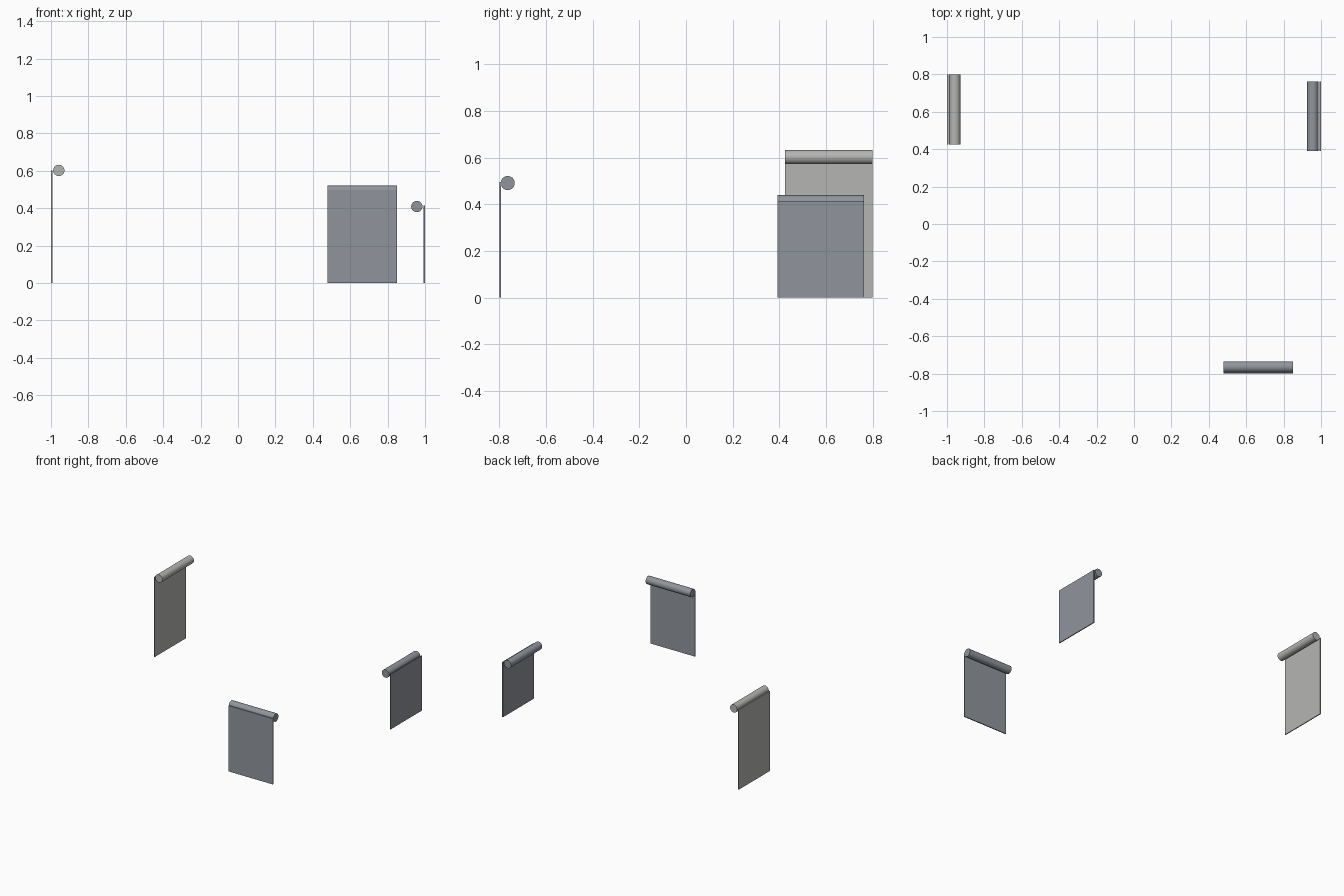
import bpy, math
from mathutils import Matrix

if "Cube" in bpy.data.objects:
    bpy.data.objects.remove(bpy.data.objects["Cube"])

R = 0.030      # roll radius
T = 0.007      # sheet thickness


def material(name, rgb):
    m = bpy.data.materials.new(name)
    m.diffuse_color = (*rgb, 1)
    m.use_nodes = True
    m.node_tree.nodes["Principled BSDF"].inputs["Base Color"].default_value = m.diffuse_color
    return m


warm = material("warm grey", (0.46, 0.46, 0.45))
slate = material("slate grey", (0.28, 0.30, 0.335))


def hanging_sheet(name, x, y, length, sheet_top, roll_z, gap, angle, mat):
    """Sheet whose outer face passes through (x, y), with a roll on its inner side.
    Local frame: sheet runs along X, inner side is +Y; angle turns it about z."""
    place = Matrix.Translation((x, y, 0)) @ Matrix.Rotation(angle, 4, 'Z')

    # thin sheet
    bpy.ops.mesh.primitive_cube_add(size=1)
    sheet = bpy.context.object
    sheet.name = name + "_sheet"
    sheet.data.transform(place @ Matrix.Translation((0, T / 2, sheet_top / 2))
                         @ Matrix.Diagonal((length, T, sheet_top, 1)))
    sheet.data.materials.append(mat)

    # roll along the top
    bpy.ops.mesh.primitive_cylinder_add(vertices=48, radius=R, depth=length)
    roll = bpy.context.object
    roll.name = name + "_roll"
    roll.data.transform(place @ Matrix.Translation((0, gap, roll_z))
                        @ Matrix.Rotation(math.pi / 2, 4, 'Y'))
    roll.data.materials.append(mat)
    bpy.ops.object.shade_smooth_by_angle(angle=math.radians(35))


hanging_sheet("left", -1.0, 0.612, 0.376, 0.602, 0.602, 0.042, -math.pi / 2, warm)
hanging_sheet("right", 1.0, 0.577, 0.371, 0.415, 0.409, 0.044, math.pi / 2, slate)
hanging_sheet("front", 0.665, -0.8, 0.372, 0.496, 0.491, 0.036, 0, slate)
